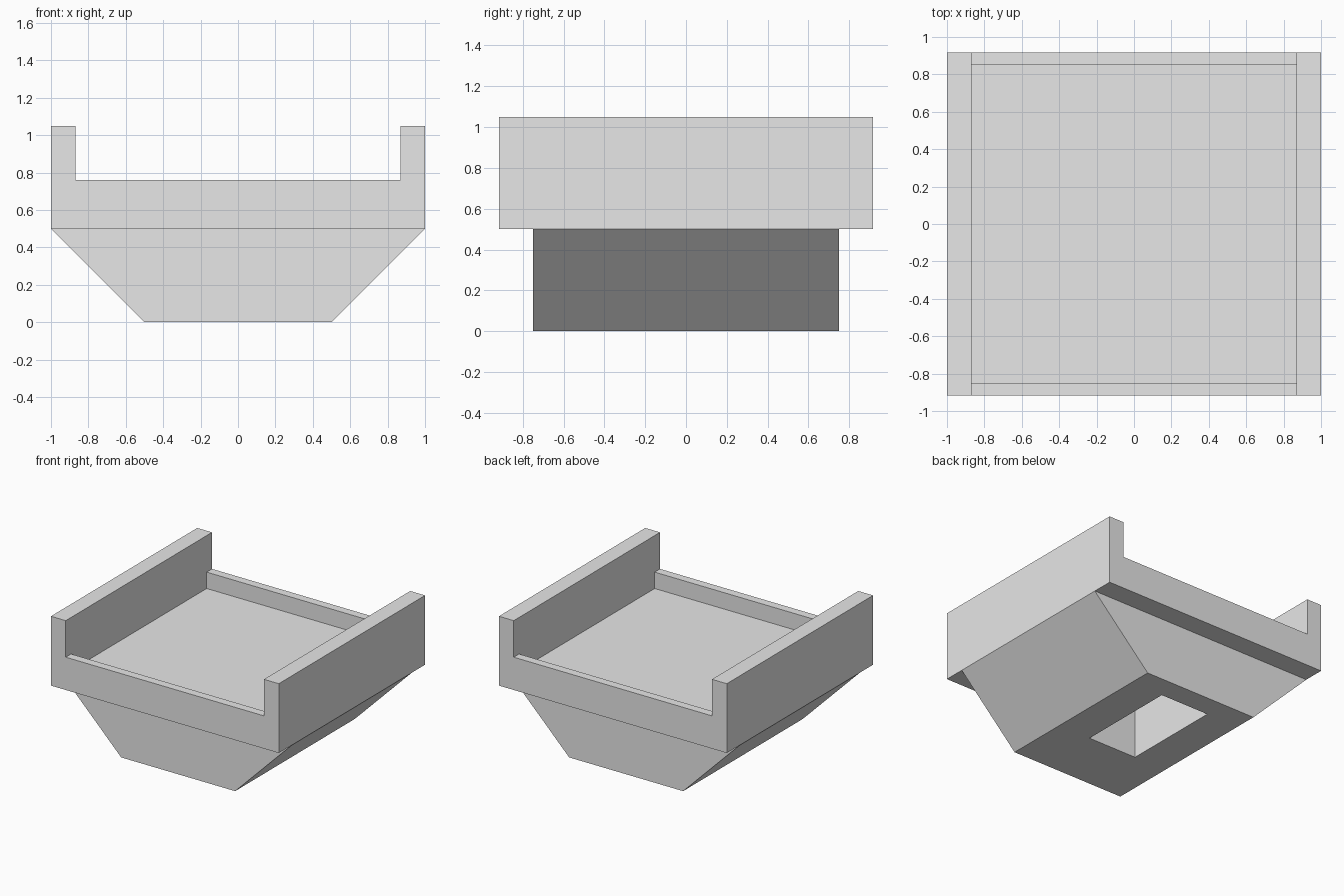
import bpy
import bmesh

old = bpy.data.objects.get("Cube")
if old:
    bpy.data.objects.remove(old, do_unlink=True)

# One plain grey for the whole model
grey = bpy.data.materials.new("light grey")
grey.use_nodes = True
colour = (0.8, 0.8, 0.8, 1.0)
grey.diffuse_color = colour
grey.node_tree.nodes["Principled BSDF"].inputs["Base Color"].default_value = colour


def extrude_profile(name, profile, y0, y1):
    """Solid made from an (x, z) profile swept along y."""
    bm = bmesh.new()
    face = bm.faces.new([bm.verts.new((x, y0, z)) for x, z in profile])
    swept = bmesh.ops.extrude_face_region(bm, geom=[face])["geom"]
    verts = [v for v in swept if isinstance(v, bmesh.types.BMVert)]
    bmesh.ops.translate(bm, vec=(0, y1 - y0, 0), verts=verts)
    bmesh.ops.recalc_face_normals(bm, faces=bm.faces)
    mesh = bpy.data.meshes.new(name)
    bm.to_mesh(mesh)
    bm.free()
    mesh.materials.append(grey)
    obj = bpy.data.objects.new(name, mesh)
    bpy.context.collection.objects.link(obj)
    return obj


def box(name, x0, x1, y0, y1, z0, z1):
    return extrude_profile(name, [(x0, z0), (x1, z0), (x1, z1), (x0, z1)], y0, y1)


def cut(target, cutter):
    mod = target.modifiers.new("cut", "BOOLEAN")
    mod.operation = "DIFFERENCE"
    mod.solver = "EXACT"
    mod.object = cutter
    cutter.hide_render = True
    cutter.hide_viewport = True
    cutter.display_type = "WIRE"


HALF_Y, LIP_Y, WALL_X = 0.917, 0.85, 0.87
BASE_Z, FLOOR_Z, LIP_Z, TOP_Z = 0.5, 0.63, 0.76, 1.05

# Tray: U-shaped section with tall side walls and low end lips
half = [(1, BASE_Z), (1, TOP_Z), (WALL_X, TOP_Z), (WALL_X, LIP_Z)]
tray = extrude_profile("tray", half + [(-x, z) for x, z in reversed(half)], -HALF_Y, HALF_Y)
cut(tray, box("tray_recess_cutter", -WALL_X, WALL_X, -LIP_Y, LIP_Y, FLOOR_Z, TOP_Z + 0.2))

# Tapered base with a rectangular socket underneath
base = extrude_profile("tapered_base", [(-0.5, 0), (0.5, 0), (1, BASE_Z), (-1, BASE_Z)], -0.75, 0.75)
cut(base, box("socket_cutter", -0.215, 0.215, -0.245, 0.57, -0.1, BASE_Z + 0.1))
